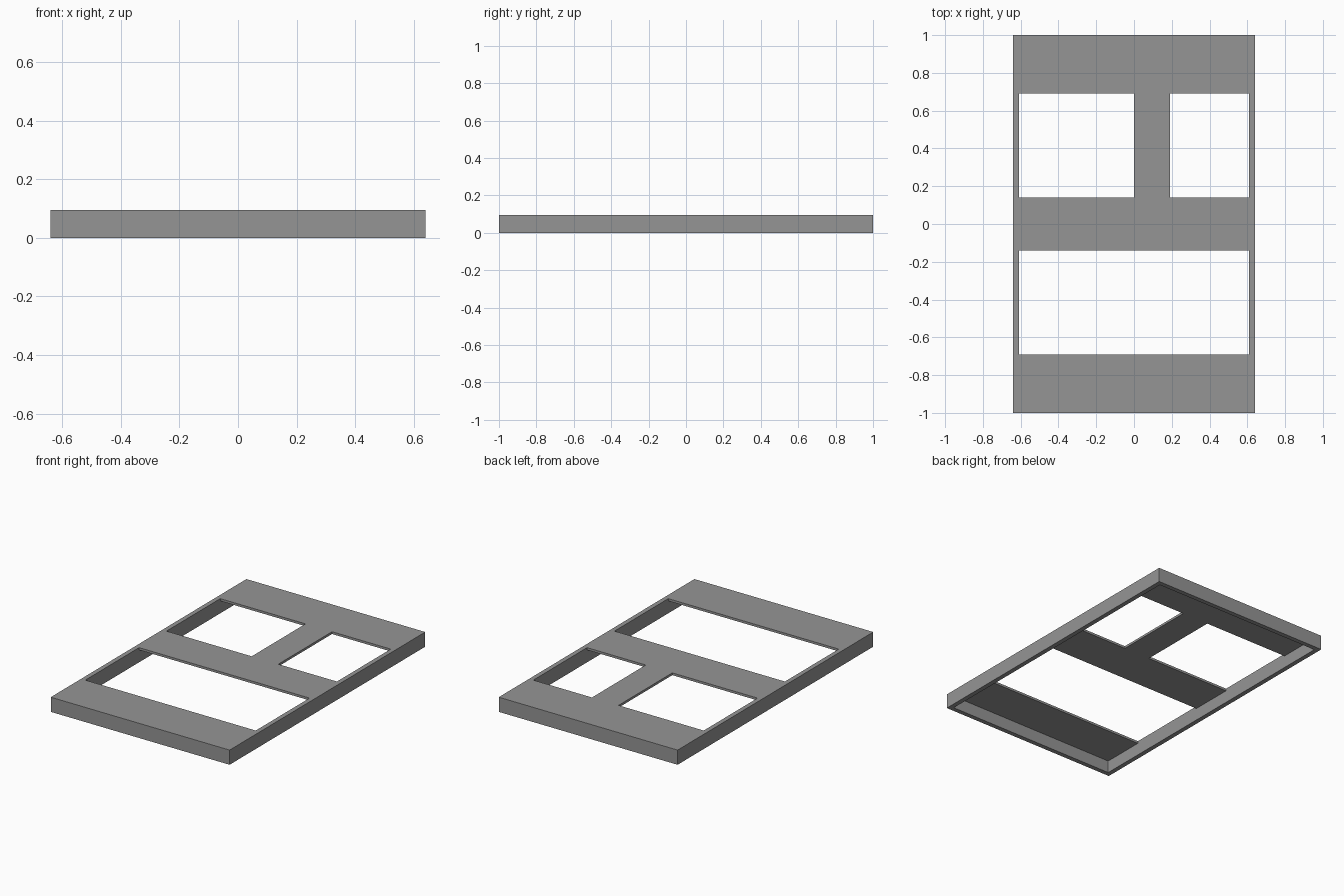
import bpy
import bmesh
import math

if "Cube" in bpy.data.objects:
    bpy.data.objects.remove(bpy.data.objects["Cube"])

W, L, H = 0.64, 1.0, 0.095   # half width, half length, height
RIM, PLATE = 0.03, 0.015     # rim wall and top plate thickness

# Window openings in the top plate: x0, x1, y0, y1
IX, IY = W - RIM, L - RIM
WINDOWS = [(-IX, IX, -0.69, -0.14), (-IX, 0.0, 0.14, 0.69), (0.19, IX, 0.14, 0.69)]

# Grid lines that bound every rim wall, window and plate
XS = [-W, -IX, 0.0, 0.19, IX, W]
YS = [-L, -IY, -0.69, -0.14, 0.14, 0.69, IY, L]
ZS = [0.0, H - PLATE, H]
GRID = (XS, YS, ZS)


def solid(c):
    """True where the grid cell holds material."""
    if any(c[a] < 0 or c[a] >= len(GRID[a]) - 1 for a in range(3)):
        return False
    x, y, z = ((GRID[a][c[a]] + GRID[a][c[a] + 1]) / 2 for a in range(3))
    if abs(x) > IX or abs(y) > IY:
        return True
    return z > H - PLATE and not any(
        x0 < x < x1 and y0 < y < y1 for x0, x1, y0, y1 in WINDOWS)


# Skin the solid cells into one closed shell
bm = bmesh.new()
for i in range(len(XS) - 1):
    for j in range(len(YS) - 1):
        for k in range(len(ZS) - 1):
            cell = (i, j, k)
            if not solid(cell):
                continue
            for a in range(3):
                for side in (0, 1):
                    near = list(cell)
                    near[a] += 2 * side - 1
                    if solid(near):
                        continue
                    b, c = (a + 1) % 3, (a + 2) % 3
                    quad = []
                    for db, dc in ((0, 0), (1, 0), (1, 1), (0, 1)):
                        p = list(cell)
                        p[a] += side
                        p[b] += db
                        p[c] += dc
                        quad.append(bm.verts.new([GRID[n][p[n]] for n in range(3)]))
                    bm.faces.new(quad if side else quad[::-1])

bmesh.ops.remove_doubles(bm, verts=bm.verts, dist=1e-5)
bmesh.ops.recalc_face_normals(bm, faces=bm.faces)
# Merge coplanar cells into clean flat faces
bmesh.ops.dissolve_limit(bm, angle_limit=math.radians(1),
                         verts=bm.verts, edges=bm.edges)

mesh = bpy.data.meshes.new("window_panel")
bm.to_mesh(mesh)
bm.free()
panel = bpy.data.objects.new("window_panel", mesh)
bpy.context.collection.objects.link(panel)

grey = bpy.data.materials.new("mid_grey")
grey.diffuse_color = (0.3, 0.3, 0.3, 1.0)
grey.use_nodes = True
grey.node_tree.nodes["Principled BSDF"].inputs["Base Color"].default_value = grey.diffuse_color
mesh.materials.append(grey)
